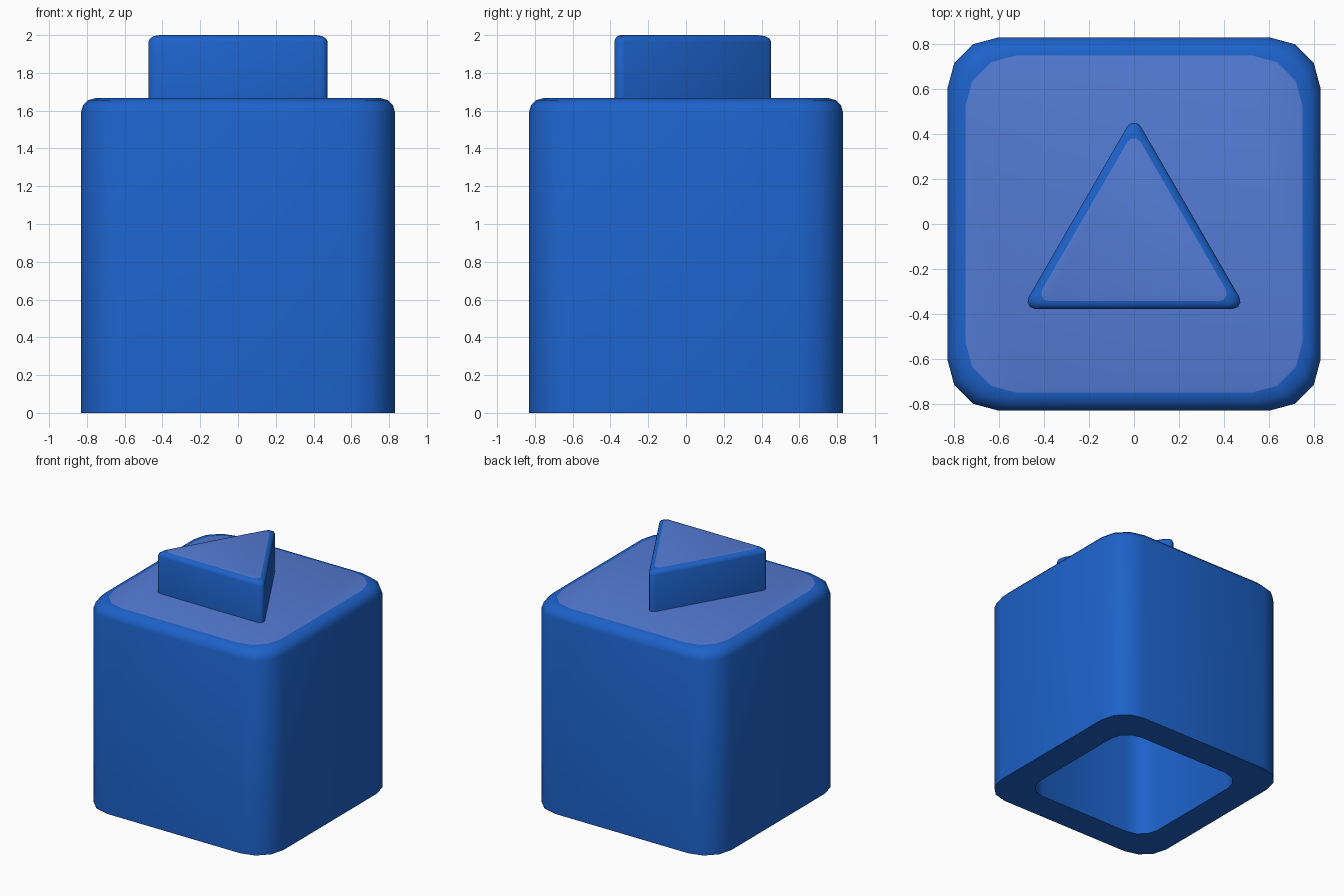
import bpy, bmesh, math
from mathutils import Vector

cube = bpy.data.objects.get("Cube")
if cube:
    bpy.data.objects.remove(cube, do_unlink=True)


def make_material(name, rgb):
    mat = bpy.data.materials.new(name)
    mat.use_nodes = True
    colour = (*rgb, 1.0)
    mat.diffuse_color = colour
    mat.node_tree.nodes["Principled BSDF"].inputs["Base Color"].default_value = colour
    return mat


blue = make_material("blue", (0.012, 0.122, 0.591))
pale_blue = make_material("pale blue", (0.088, 0.198, 0.665))


def rounded_polygon(sides, inradius, start_angle, cut, z, y=0.0, segments=3):
    """Regular polygon ring whose corners are replaced by arcs."""
    radius = inradius / math.cos(math.pi / sides)
    angles = [start_angle + math.tau * i / sides for i in range(sides)]
    corners = [Vector((radius * math.cos(a), radius * math.sin(a), 0)) for a in angles]
    ring = []
    for i, p in enumerate(corners):
        a = (corners[i - 1] - p).normalized()
        b = (corners[(i + 1) % sides] - p).normalized()
        centre = p + (a + b).normalized() * cut / math.cos(a.angle(b) / 2)
        u, v = p + a * cut - centre, p + b * cut - centre
        for s in range(segments + 1):
            direction = u.normalized().slerp(v.normalized(), s / segments)
            ring.append(centre + direction * u.length + Vector((0, y, z)))
    return ring


def rounded_top(inradius, top, bevel, segments=3):
    """(inradius, height) steps of a quarter-round shoulder."""
    steps = [math.pi / 2 * s / segments for s in range(segments + 1)]
    return [(inradius - bevel * (1 - math.cos(t)), top - bevel * (1 - math.sin(t)))
            for t in steps]


def loft(name, rings):
    """Skin the rings, cap both ends and paint the top cap."""
    bm = bmesh.new()
    loops = [[bm.verts.new(p) for p in ring] for ring in rings]
    for low, high in zip(loops, loops[1:]):
        for i in range(len(low)):
            bm.faces.new((low[i - 1], low[i], high[i], high[i - 1]))
    bm.faces.new(loops[0])
    bm.faces.new(loops[-1]).material_index = 1
    bmesh.ops.recalc_face_normals(bm, faces=bm.faces)
    mesh = bpy.data.meshes.new(name)
    bm.to_mesh(mesh)
    bm.free()
    mesh.materials.append(blue)
    mesh.materials.append(pale_blue)
    obj = bpy.data.objects.new(name, mesh)
    bpy.context.collection.objects.link(obj)
    bpy.ops.object.select_all(action='DESELECT')
    obj.select_set(True)
    bpy.context.view_layer.objects.active = obj
    bpy.ops.object.shade_smooth_by_angle(angle=math.radians(46))


def square(inradius, z, cut):
    return rounded_polygon(4, inradius, math.pi / 4, cut, z)


# Hollow block: cavity ceiling, cavity rim, outer wall, rounded shoulder
HALF, BODY_TOP = 0.832, 1.667
body = [square(0.59, 1.43, 0.17), square(0.59, 0, 0.17), square(HALF, 0, 0.23)]
body += [square(r, z, 0.23) for r, z in rounded_top(HALF, BODY_TOP, 0.08)]
loft("hollow_block", body)

# Raised triangular stud with its point towards the back
SIDE = 1.0
inradius = SIDE / (2 * math.sqrt(3))
steps = [(inradius, BODY_TOP)] + rounded_top(inradius, 2.0, 0.035)
loft("triangle_stud", [rounded_polygon(3, r, math.pi / 2, 0.06, z, y=-0.09)
                       for r, z in steps])
